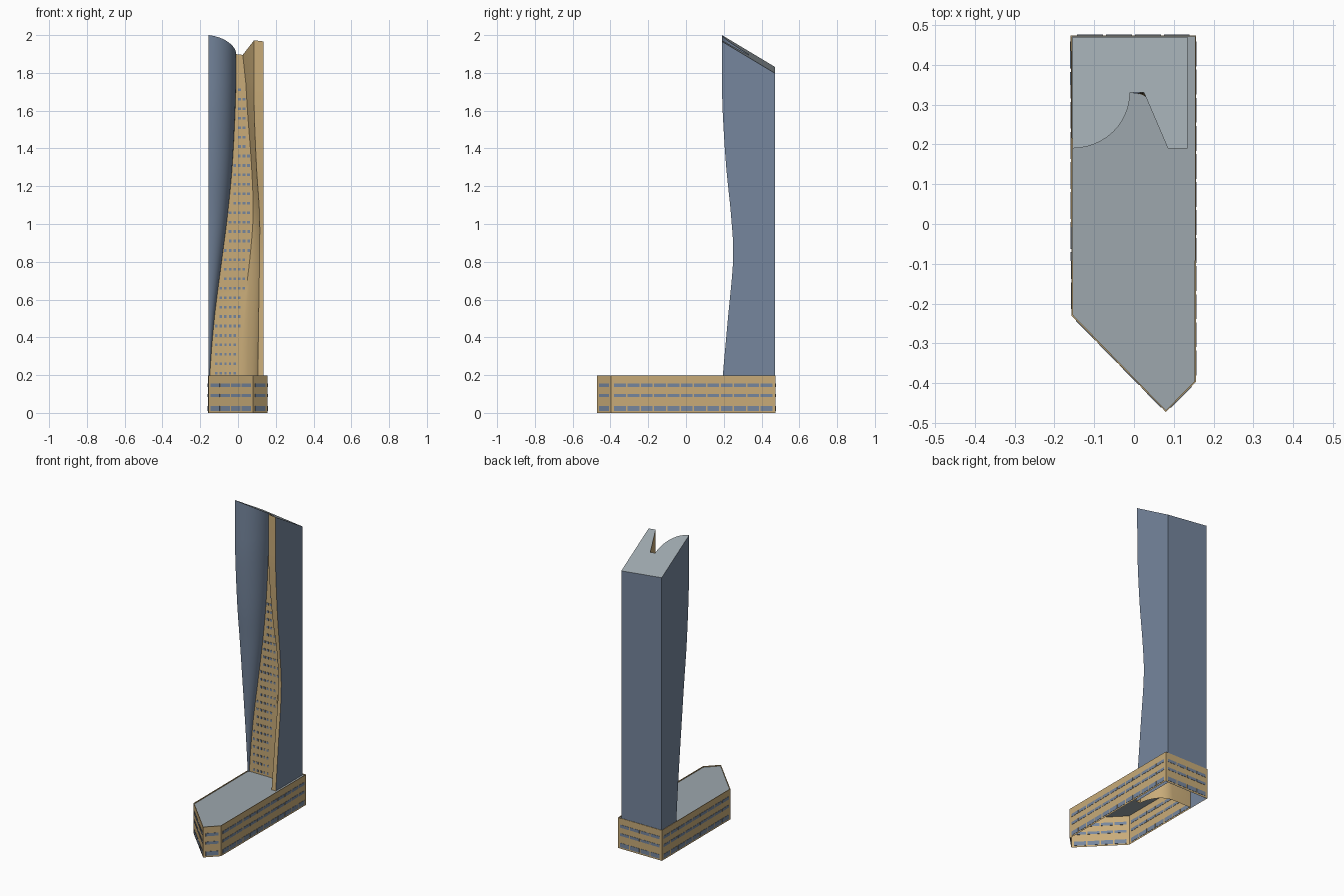
import bpy, bmesh, math
from mathutils import Vector

cube = bpy.data.objects.get("Cube")
if cube:
    bpy.data.objects.remove(cube)


def material(name, rgb):
    m = bpy.data.materials.new(name)
    m.use_nodes = True
    m.diffuse_color = (*rgb, 1)
    m.node_tree.nodes["Principled BSDF"].inputs["Base Color"].default_value = (*rgb, 1)
    return m


STONE = material("sand_stone", (0.58, 0.41, 0.19))
GLASS = material("blue_glass", (0.18, 0.24, 0.34))
ROOF = material("grey_roof", (0.34, 0.39, 0.42))


def finish(bm, name, mats, smooth=False):
    mesh = bpy.data.meshes.new(name)
    bm.to_mesh(mesh)
    bm.free()
    for m in mats:
        mesh.materials.append(m)
    ob = bpy.data.objects.new(name, mesh)
    bpy.context.collection.objects.link(ob)
    if smooth:
        bpy.ops.object.select_all(action='DESELECT')
        ob.select_set(True)
        bpy.context.view_layer.objects.active = ob
        bpy.ops.object.shade_smooth_by_angle(angle=math.radians(30))
    return ob


def plate(bm, a, b, z0, z1, depth=0.002):
    """Thin window pane standing on the wall line from a to b."""
    d = (b - a).normalized()
    n = Vector((d.y, -d.x)) * depth
    ring = [a - n, b - n, b + n, a + n]
    low = [bm.verts.new((p.x, p.y, z0)) for p in ring]
    high = [bm.verts.new((p.x, p.y, z1)) for p in ring]
    bm.faces.new(low)
    bm.faces.new(high)
    for i in range(4):
        j = (i + 1) % 4
        bm.faces.new((low[i], low[j], high[j], high[i]))


# Podium: open-bottomed block with a pointed front and a low parapet
OUTLINE = [Vector(p) for p in ((-0.157, -0.23), (0.08, -0.472), (0.156, -0.396),
                               (0.156, 0.474), (-0.159, 0.474))]
bm = bmesh.new()
low = [bm.verts.new((p.x, p.y, 0)) for p in OUTLINE]
high = [bm.verts.new((p.x, p.y, 0.197)) for p in OUTLINE]
for i in range(len(OUTLINE)):
    j = (i + 1) % len(OUTLINE)
    bm.faces.new((low[i], low[j], high[j], high[i]))
top = bm.faces.new(high)
bm.normal_update()
bmesh.ops.inset_region(bm, faces=[top], thickness=0.004)
inner = bmesh.ops.extrude_face_region(bm, geom=[top])
floor = [f for f in inner["geom"] if isinstance(f, bmesh.types.BMFace)][0]
bmesh.ops.translate(bm, vec=(0, 0, -0.006), verts=floor.verts)
if top.is_valid:
    bm.faces.remove(top)
floor.material_index = 1
finish(bm, "podium", [STONE, ROOF])

# Podium windows: three bands on every wall
bm = bmesh.new()
for a, b in zip(OUTLINE, OUTLINE[1:] + OUTLINE[:1]):
    length = (b - a).length
    d = (b - a) / length
    count = max(1, round((length - 0.02) / 0.073))
    pitch = (length - 0.024) / count
    for i in range(count):
        start = a + d * (0.012 + pitch * i + 0.004)
        end = start + d * (pitch - 0.008)
        for z0, z1 in ((0.01, 0.037), (0.083, 0.1), (0.136, 0.155)):
            plate(bm, start, end, z0, z1, 0.0015)
finish(bm, "podium_windows", [GLASS])

# Tower section keys: height, lobe width, lobe depth, recess edge x, fin x, fin y
KEYS = [(0.0, 0.002, 0.003, -0.02, 0.104, 0.18),
        (0.2, 0.006, 0.01, 0.0, 0.105, 0.195),
        (0.5, 0.03, 0.034, 0.025, 0.109, 0.222),
        (0.83, 0.072, 0.066, 0.064, 0.114, 0.25),
        (1.05, 0.1, 0.088, 0.08, 0.114, 0.238),
        (1.3, 0.124, 0.115, 0.072, 0.098, 0.213),
        (1.6, 0.14, 0.135, 0.05, 0.086, 0.194),
        (1.8, 0.145, 0.14, 0.038, 0.085, 0.19),
        (2.0, 0.145, 0.14, 0.025, 0.085, 0.19)]
LEFT, RIGHT, BACK, WALL = -0.155, 0.135, 0.47, 0.33
LOBE, COVE = 12, 8


def section(z):
    """Smoothly interpolated section values at height z."""
    i = max(k for k in range(len(KEYS) - 1) if KEYS[k][0] <= z)
    a, b = KEYS[i], KEYS[i + 1]
    t = (z - a[0]) / (b[0] - a[0])
    prev, nxt = KEYS[max(i - 1, 0)], KEYS[min(i + 2, len(KEYS) - 1)]
    out = []
    for k in range(1, 6):
        m0 = (b[k] - prev[k]) / (b[0] - prev[0]) * (b[0] - a[0])
        m1 = (nxt[k] - a[k]) / (nxt[0] - a[0]) * (b[0] - a[0])
        out.append((2*t**3 - 3*t*t + 1) * a[k] + (t**3 - 2*t*t + t) * m0
                   + (3*t*t - 2*t**3) * b[k] + (t**3 - t*t) * m1)
    return out


def outline(z):
    rx, ry, xr, xf, yf = section(z)
    pts = [(LEFT, BACK)]
    for i in range(LOBE + 1):
        a = math.pi / 2 * i / LOBE
        pts.append((LEFT + rx * math.sin(a), WALL - ry * math.cos(a)))
    hollow = max(0, 1 - z / 1.3)
    for i in range(COVE + 1):
        t = i / COVE
        a = t * math.pi / 2
        u = t + (math.sin(a) - t) * hollow
        v = t + (1 - math.cos(a) - t) * hollow
        pts.append((xr + (xf - xr) * u, WALL + (yf - WALL) * v))
    return pts + [(RIGHT, yf), (RIGHT, BACK)]


def roof_height(x, y):
    return 2 - 0.115 * (x - LEFT) - 0.6 * (y - 0.19)


# Tower: lofted glass shell with stone recess, cove and fin, cut by a sloping roof
bm = bmesh.new()
rings = []
STEPS = 36
for s in range(STEPS + 1):
    z = 1.75 * s / STEPS
    rings.append([bm.verts.new((x, y, z)) for x, y in outline(z)])
rings.append([bm.verts.new((x, y, roof_height(x, y))) for x, y in outline(1.999)])
count = len(rings[0])
for r0, r1 in zip(rings, rings[1:]):
    for i in range(count):
        j = (i + 1) % count
        f = bm.faces.new((r0[i], r0[j], r1[j], r1[i]))
        f.material_index = 1 if LOBE + 1 <= i <= LOBE + COVE + 2 else 0
roof = bm.faces.new(rings[-1])
roof.material_index = 2
finish(bm, "tower", [GLASS, STONE, ROOF], smooth=True)

# Recess windows: a grid kept inside the changing width of the stone wall
bm = bmesh.new()
for row in range(31):
    z = 0.21 + 0.05 * row
    rx, ry, xr, xf, yf = section(z)
    width = 0.012 + 0.004 * row / 30
    for col in range(10):
        x = -0.14 + 0.0245 * col
        if x - width / 2 > LEFT + rx + 0.003 and x + width / 2 < xr - 0.004:
            plate(bm, Vector((x - width / 2, WALL)), Vector((x + width / 2, WALL)),
                  z - 0.007, z + 0.007)
finish(bm, "recess_windows", [GLASS])
